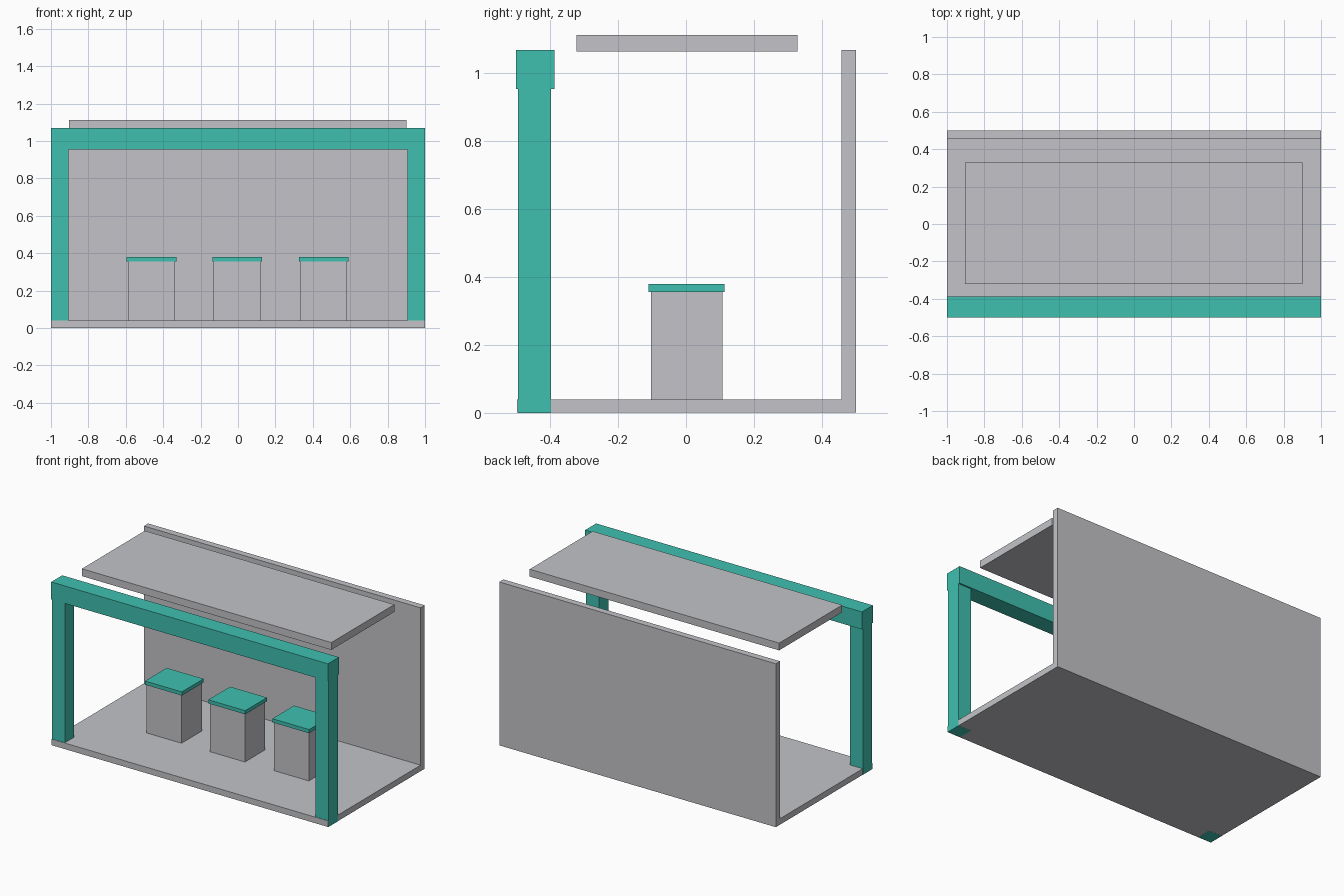
import bpy
import bmesh

if "Cube" in bpy.data.objects:
    bpy.data.objects.remove(bpy.data.objects["Cube"])


def material(name, rgb):
    m = bpy.data.materials.new(name)
    m.diffuse_color = (*rgb, 1.0)
    m.use_nodes = True
    m.node_tree.nodes["Principled BSDF"].inputs["Base Color"].default_value = m.diffuse_color
    return m


GREY = material("light grey", (0.546, 0.552, 0.578))
TEAL = material("teal", (0.05, 0.527, 0.434))


def extrude_x(name, profile, x0, x1, mat):
    """Extrude a (y, z) outline along x."""
    bm = bmesh.new()
    face = bm.faces.new([bm.verts.new((x0, y, z)) for y, z in profile])
    out = bmesh.ops.extrude_face_region(bm, geom=[face])
    moved = [g for g in out["geom"] if isinstance(g, bmesh.types.BMVert)]
    bmesh.ops.translate(bm, verts=moved, vec=(x1 - x0, 0, 0))
    bmesh.ops.recalc_face_normals(bm, faces=bm.faces)
    mesh = bpy.data.meshes.new(name)
    bm.to_mesh(mesh)
    bm.free()
    mesh.materials.append(mat)
    obj = bpy.data.objects.new(name, mesh)
    bpy.context.collection.objects.link(obj)
    return obj


def box(name, x, y, z, mat):
    """Box from (min, max) ranges."""
    outline = [(y[0], z[0]), (y[1], z[0]), (y[1], z[1]), (y[0], z[1])]
    return extrude_x(name, outline, x[0], x[1], mat)


# Floor and back wall as one L-shaped shell
extrude_x("floor_and_back_wall",
          [(-0.497, 0.0005), (0.5, 0.0005), (0.5, 1.068), (0.457, 1.068),
           (0.457, 0.04), (-0.497, 0.04)], -0.9995, 0.9995, GREY)

# Front frame: two posts and a beam
for side, x in (("left", (-1.0, -0.906)), ("right", (0.906, 1.0))):
    box(f"{side}_post", x, (-0.494, -0.397), (0.0, 0.955), TEAL)
box("front_beam", (-1.0, 1.0), (-0.5, -0.387), (0.954, 1.068), TEAL)

# Floating roof panel
box("roof_panel", (-0.903, 0.9), (-0.322, 0.328), (1.064, 1.112), GREY)

# Row of three counters with overhanging tops
for i, cx in enumerate((-0.462, -0.004, 0.458), 1):
    box(f"counter_body_{i}", (cx - 0.126, cx + 0.126),
        (-0.103, 0.107), (0.04, 0.356), GREY)
    box(f"counter_top_{i}", (cx - 0.133, cx + 0.133),
        (-0.11, 0.114), (0.356, 0.38), TEAL)
